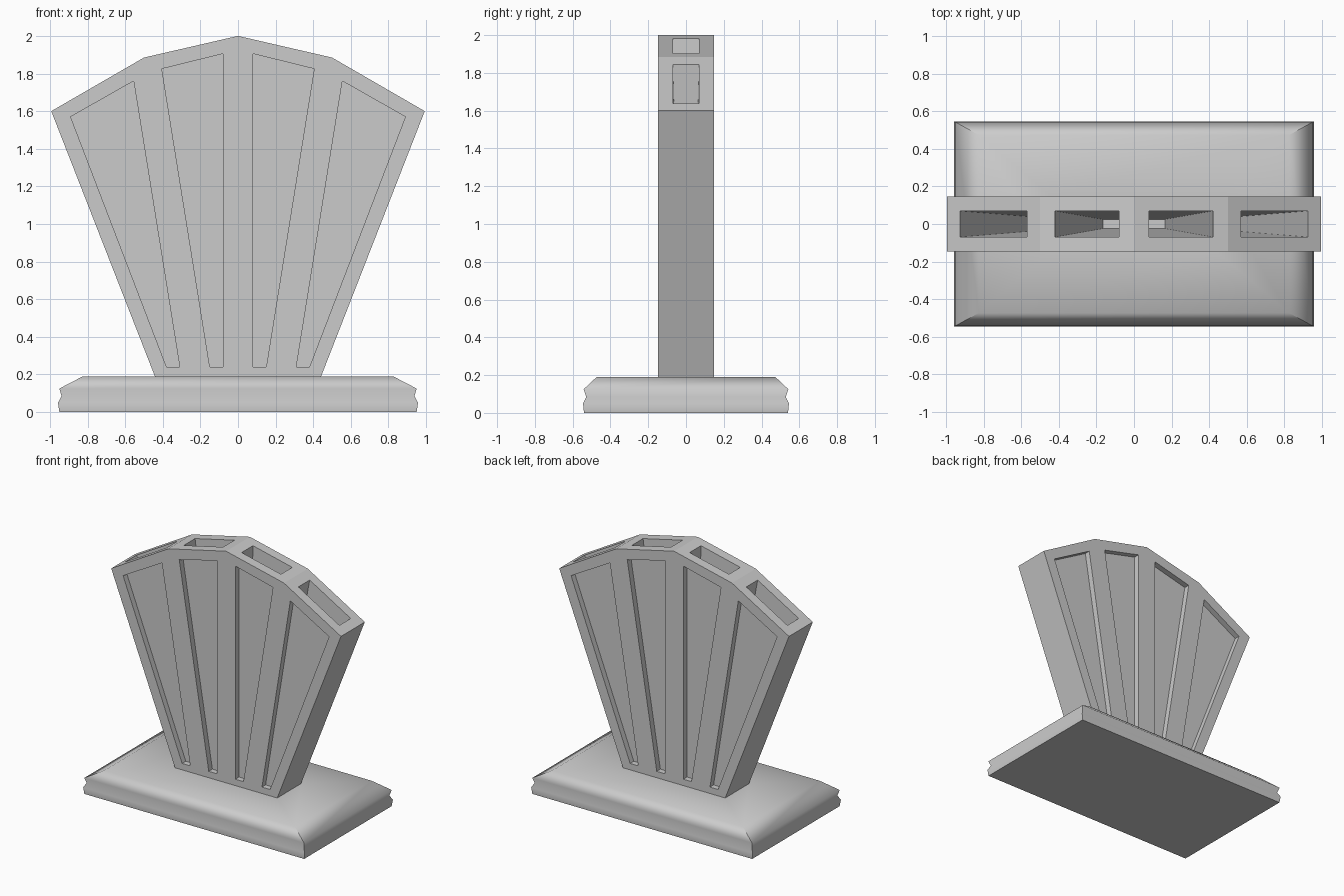
import bpy, bmesh
from mathutils import Vector

if "Cube" in bpy.data.objects:
    bpy.data.objects.remove(bpy.data.objects["Cube"])

T = 0.147      # half thickness of the fan
DEPTH = 0.045  # depth of the face panels


def loft(bm, rings):
    """Join rings of equal length into a closed solid, return vertex rings."""
    vs = [[bm.verts.new(p) for p in r] for r in rings]
    n = len(vs[0])
    for a, b in zip(vs, vs[1:]):
        for i in range(n):
            bm.faces.new((a[i], a[(i + 1) % n], b[(i + 1) % n], b[i]))
    bm.faces.new(vs[0][::-1])
    bm.faces.new(vs[-1])
    return vs


def finish(bm, name):
    bmesh.ops.recalc_face_normals(bm, faces=bm.faces[:])
    me = bpy.data.meshes.new(name)
    bm.to_mesh(me)
    bm.free()
    ob = bpy.data.objects.new(name, me)
    bpy.context.collection.objects.link(ob)
    return ob


def prism(bm, outline, y0, y1):
    loft(bm, [[(x, y, z) for x, z in outline] for y in (y0, y1)])


# plinth: moulded rectangular rings, smooth along the moulding, sharp at corners
bm = bmesh.new()
profile = [(0.95, 0.54, 0), (0.957, 0.545, 0.05), (0.938, 0.528, 0.085),
           (0.95, 0.542, 0.125), (0.825, 0.473, 0.19), (0.44, T, 0.19)]
rings = loft(bm, [[(-x, -y, z), (x, -y, z), (x, y, z), (-x, y, z)]
                  for x, y, z in profile])
for f in bm.faces:
    f.smooth = True
for i in range(4):
    bm.edges.get((rings[0][i], rings[0][(i + 1) % 4])).smooth = False
    for a, b in zip(rings[:4], rings[1:5]):
        bm.edges.get((a[i], b[i])).smooth = False
finish(bm, "plinth")

# fan body
bm = bmesh.new()
prism(bm, [(-0.44, 0.185), (0.44, 0.185), (0.993, 1.6), (0.5, 1.885),
           (0, 2.0), (-0.5, 1.885), (-0.993, 1.6)], -T, T)
fan = finish(bm, "fan_body")

# cutters: shallow face panels front and back, tapered slots down from the top
panels = [[(0.31, 0.24), (0.38, 0.24), (0.89, 1.57), (0.555, 1.76)],
          [(0.08, 0.24), (0.15, 0.24), (0.405, 1.825), (0.08, 1.905)]]
slots = [[(0.31, 0.24), (0.38, 0.24), (0.925, 1.638), (0.57, 1.843)],
         [(0.08, 0.24), (0.165, 0.24), (0.42, 1.902), (0.08, 1.98)]]
bm = bmesh.new()
for s in (-1, 1):
    for outline in panels:
        pts = [(s * x, z) for x, z in outline]
        prism(bm, pts, T - DEPTH, T + 0.1)
        prism(bm, pts, -T - 0.1, -T + DEPTH)
    for (a, b, c, d) in slots:
        low, high = [], []
        for p, q in ((a, d), (b, c)):
            for side in ((-1, 1) if p is a else (1, -1)):
                lo = Vector((s * p[0], side * 0.025, p[1]))
                hi = Vector((s * q[0], side * 0.07, q[1]))
                low.append(lo)
                high.append(hi + (hi - lo) * 0.06)
        loft(bm, [low, high])
cutter = finish(bm, "fan_cutter")
cutter.hide_render = True

# carve the fan and drop the cutter
mod = fan.modifiers.new("carve", 'BOOLEAN')
mod.operation = 'DIFFERENCE'
mod.solver = 'EXACT'
mod.object = cutter
bpy.context.view_layer.objects.active = fan
bpy.ops.object.modifier_apply(modifier="carve")
bpy.data.objects.remove(cutter)
